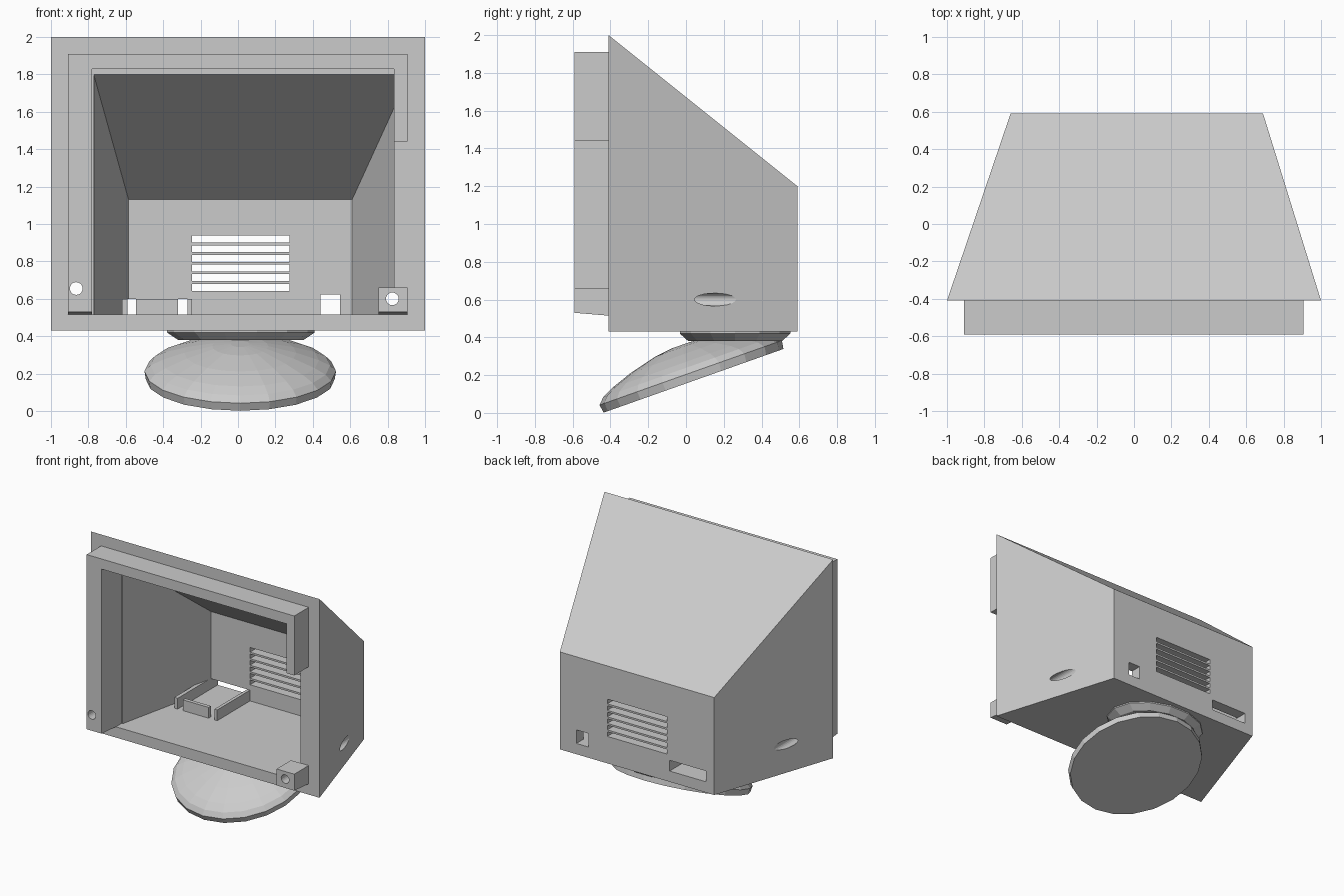
import bpy, bmesh, math
from mathutils import Matrix

cube = bpy.data.objects.get("Cube")
if cube:
    bpy.data.objects.remove(cube, do_unlink=True)

GREY = bpy.data.materials.new("light grey plastic")
GREY.use_nodes = True
GREY.diffuse_color = (0.6, 0.6, 0.6, 1)
GREY.node_tree.nodes["Principled BSDF"].inputs["Base Color"].default_value = (0.6, 0.6, 0.6, 1)


def finish(name, bm):
    bmesh.ops.recalc_face_normals(bm, faces=bm.faces)
    mesh = bpy.data.meshes.new(name)
    bm.to_mesh(mesh)
    bm.free()
    mesh.materials.append(GREY)
    obj = bpy.data.objects.new(name, mesh)
    bpy.context.collection.objects.link(obj)
    return obj


def block(name, y0, y1, front, back=None):
    """Box or tapered box between two (x0, x1, z0, z1) rectangles."""
    bm = bmesh.new()
    loops = []
    for y, (x0, x1, z0, z1) in ((y0, front), (y1, back or front)):
        corners = ((x0, z0), (x1, z0), (x1, z1), (x0, z1))
        loops.append([bm.verts.new((x, y, z)) for x, z in corners])
    a, b = loops
    bm.faces.new(a)
    bm.faces.new(b)
    for i in range(4):
        j = (i + 1) % 4
        bm.faces.new((a[i], a[j], b[j], b[i]))
    return finish(name, bm)


def lathe(name, profile, sides, matrix):
    """Closed solid of revolution from (radius, height) points."""
    bm = bmesh.new()
    rings = []
    for r, h in profile:
        rings.append([bm.verts.new((r * math.cos(t), r * math.sin(t), h))
                      for t in (math.tau * i / sides for i in range(sides))])
    for a, b in zip(rings, rings[1:]):
        for i in range(sides):
            j = (i + 1) % sides
            bm.faces.new((a[i], a[j], b[j], b[i]))
    bm.faces.new(rings[0])
    bm.faces.new(rings[-1])
    bm.transform(matrix)
    return finish(name, bm)


def cut(obj, cutter):
    cutter.hide_render = True
    mod = obj.modifiers.new("cut", "BOOLEAN")
    mod.operation = "DIFFERENCE"
    mod.solver = "EXACT"
    mod.object = cutter
    bpy.context.view_layer.objects.active = obj
    bpy.ops.object.modifier_apply(modifier=mod.name)
    bpy.data.objects.remove(cutter, do_unlink=True)


def bolt_hole(x, z):
    place = Matrix.Translation((x, 0, z)) @ Matrix.Rotation(math.pi / 2, 4, "X")
    return lathe("bolt_cutter", [(0.034, -0.5), (0.034, 0.8)], 20, place)


# Hollow tapered housing with an open front
FLOOR = 0.515
shell = block("housing", -0.41, 0.59, (-1, 1, 0.43, 2), (-0.66, 0.69, 0.43, 1.2))
cut(shell, block("cavity_cutter", -0.38, 0.5,
                 (-0.78, 0.93, FLOOR, 1.83), (-0.585, 0.61, FLOOR, 1.13)))
cut(shell, block("opening_cutter", -0.5, -0.34, (-0.78, 0.835, FLOOR, 1.83)))

# Rear vents, port slot and socket
for i in range(6):
    z = 0.643 + 0.0515 * i
    cut(shell, block("vent_cutter", 0.4, 0.7, (-0.245, 0.275, z, z + 0.037)))
cut(shell, block("slot_cutter", 0.4, 0.7, (-0.59, -0.27, FLOOR, 0.6)))
cut(shell, block("socket_cutter", 0.4, 0.7, (0.44, 0.545, FLOOR, 0.622)))

# Raised front lip, broken on one side, and a corner bolt block
block("lip_top", -0.59, -0.41, (-0.78, 0.835, 1.83, 1.91))
lip = block("lip_side_long", -0.59, -0.41,
            (-0.91, -0.78, 0.53, 1.91), (-0.91, -0.78, FLOOR, 1.91))
block("lip_side_short", -0.59, -0.41, (0.835, 0.905, 1.44, 1.91))
corner = block("bolt_block", -0.59, -0.41,
               (0.75, 0.905, 0.53, 0.66), (0.75, 0.905, FLOOR, 0.66))

# Bolt holes run straight back and out through the tapered walls
for x, z, part in ((-0.865, 0.655, lip), (0.825, 0.6, corner)):
    cut(shell, bolt_hole(x, z))
    cut(part, bolt_hole(x, z))

# Port holder on the floor
block("port_rail_outer", 0.09, 0.5, (-0.62, -0.59, FLOOR, 0.6))
block("port_rail_inner", 0.09, 0.5, (-0.27, -0.245, FLOOR, 0.6))
block("port_stop", 0.09, 0.12, (-0.545, -0.32, FLOOR, 0.6))

# Flared elliptical neck
lathe("neck", [(0.335, 0.38), (0.395, 0.42), (0.395, 0.432)], 14,
      Matrix.Translation((0.015, 0.26, 0)) @ Matrix.Diagonal((1, 0.76, 1, 1)))

# Tilted domed foot
lathe("foot", [(0.505, 0), (0.512, 0.045), (0.48, 0.078), (0.42, 0.108),
               (0.3, 0.15), (0.15, 0.188), (0.05, 0.2)], 20,
      Matrix.Translation((0.012, 0.04, 0.17)) @ Matrix.Rotation(math.radians(19.5), 4, "X"))
